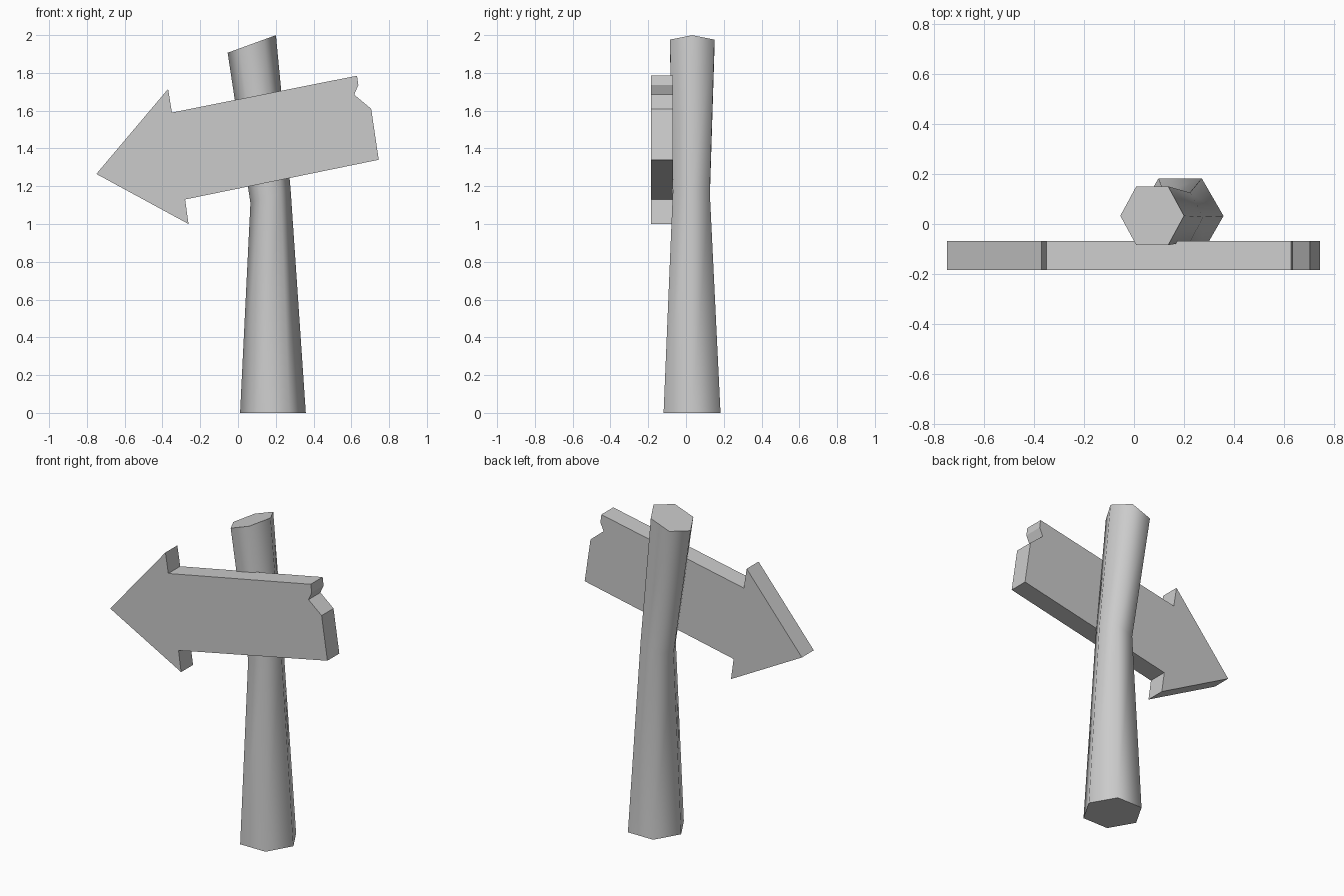
import bpy, bmesh, math
from mathutils import Vector

cube = bpy.data.objects.get("Cube")
if cube:
    bpy.data.objects.remove(cube, do_unlink=True)

grey = bpy.data.materials.new("light grey")
grey.use_nodes = True
colour = (0.6, 0.6, 0.6, 1.0)
grey.diffuse_color = colour
grey.node_tree.nodes["Principled BSDF"].inputs["Base Color"].default_value = colour


def make_object(name, bm):
    bmesh.ops.recalc_face_normals(bm, faces=bm.faces[:])
    mesh = bpy.data.meshes.new(name)
    bm.to_mesh(mesh)
    bm.free()
    mesh.materials.append(grey)
    obj = bpy.data.objects.new(name, mesh)
    bpy.context.collection.objects.link(obj)
    return obj


# Bent six-sided post: centre x, y, z, radius and tilt of each ring
rings = [
    (0.185, 0.032, 0.0, 0.174, 0),
    (0.172, 0.028, 1.15, 0.113, 20),
    (0.073, 0.033, 1.953, 0.136, 20),
]
bm = bmesh.new()
loops = []
for cx, cy, cz, r, tilt in rings:
    t = math.radians(tilt)
    loop = []
    for i in range(6):
        a = math.tau * i / 6
        u, v = r * math.cos(a), r * math.sin(a)
        loop.append(bm.verts.new((cx + u * math.cos(t), cy + v, cz + u * math.sin(t))))
    loops.append(loop)
for low, high in zip(loops, loops[1:]):
    for i in range(6):
        j = (i + 1) % 6
        bm.faces.new((low[i], low[j], high[j], high[i]))
bm.faces.new(loops[0])
bm.faces.new(loops[-1])
post = make_object("post", bm)

# Rounded shading along the post, crisp rims at both ends
bpy.ops.object.select_all(action="DESELECT")
post.select_set(True)
bpy.context.view_layer.objects.active = post
bpy.ops.object.shade_smooth_by_angle(angle=math.radians(69))

# Arrow board with a chipped tail corner, extruded from its outline
outline = [
    (-0.75, 1.265), (-0.262, 1.0), (-0.28, 1.13), (0.745, 1.34), (0.705, 1.61),
    (0.615, 1.685), (0.637, 1.735), (0.63, 1.785), (-0.35, 1.59), (-0.37, 1.715),
]
bm = bmesh.new()
front = bm.faces.new([bm.verts.new((x, -0.185, z)) for x, z in outline])
extruded = bmesh.ops.extrude_face_region(bm, geom=[front])["geom"]
back = [g for g in extruded if isinstance(g, bmesh.types.BMVert)]
bmesh.ops.translate(bm, verts=back, vec=Vector((0, 0.117, 0)))
make_object("arrow_board", bm)
